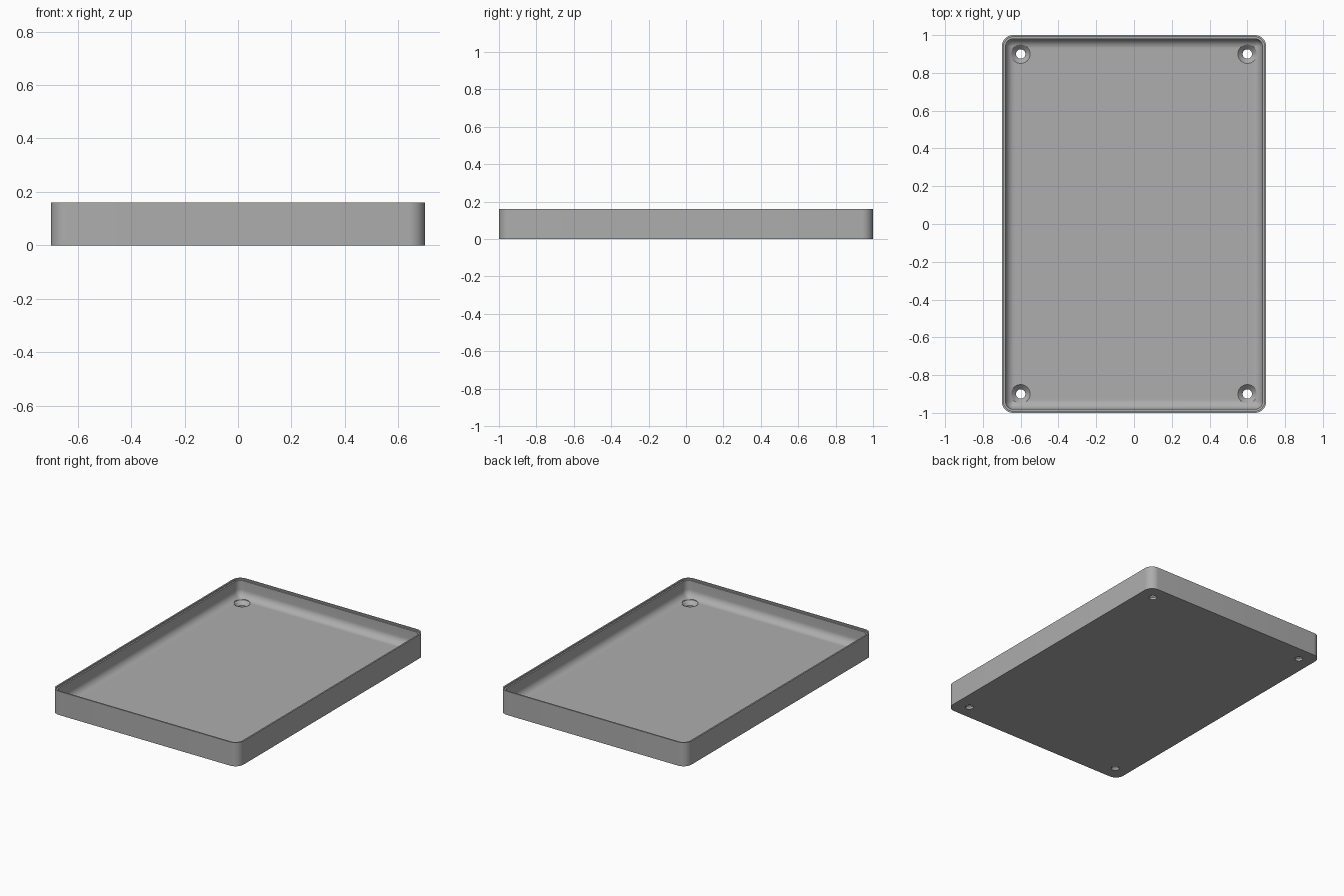
import bpy, bmesh, math
from mathutils import Matrix

if "Cube" in bpy.data.objects:
    bpy.data.objects.remove(bpy.data.objects["Cube"], do_unlink=True)

HALF_X, HALF_Y, HEIGHT = 0.7, 1.0, 0.16
CORNER, WALL, FLOOR, FILLET = 0.06, 0.02, 0.04, 0.05
HOLE_R, SINK_R = 0.025, 0.05

grey = bpy.data.materials.new("grey plastic")
grey.use_nodes = True
colour = (0.42, 0.42, 0.42, 1)
grey.diffuse_color = colour
grey.node_tree.nodes["Principled BSDF"].inputs["Base Color"].default_value = colour


def outline(inset, steps=10):
    """Rounded rectangle, moved inward by inset."""
    radius = max(CORNER - inset, 0.004)
    cx, cy = HALF_X - inset - radius, HALF_Y - inset - radius
    points = []
    for quarter, (sx, sy) in enumerate([(1, 1), (-1, 1), (-1, -1), (1, -1)]):
        for i in range(steps + 1):
            a = (quarter + i / steps) * math.pi / 2
            points.append((sx * cx + radius * math.cos(a), sy * cy + radius * math.sin(a)))
    return points


def finish(bm, name):
    bmesh.ops.recalc_face_normals(bm, faces=bm.faces)
    mesh = bpy.data.meshes.new(name)
    bm.to_mesh(mesh)
    bm.free()
    mesh.materials.append(grey)
    obj = bpy.data.objects.new(name, mesh)
    bpy.context.collection.objects.link(obj)
    return obj


# Tray section: outer wall, stepped rim, inner wall and floor fillet
section = [(0, 0), (0, HEIGHT), (WALL / 2, HEIGHT), (WALL / 2, HEIGHT - 0.01), (WALL, HEIGHT - 0.01)]
for i in range(11):
    a = i / 10 * math.pi / 2
    section.append((WALL + FILLET * (1 - math.cos(a)), FLOOR + FILLET * (1 - math.sin(a))))

bm = bmesh.new()
rings = [[bm.verts.new((x, y, z)) for x, y in outline(inset)] for inset, z in section]
for low, high in zip(rings, rings[1:]):
    for i in range(len(low)):
        j = (i + 1) % len(low)
        bm.faces.new((low[i], low[j], high[j], high[i]))
bm.faces.new(rings[0])
bm.faces.new(rings[-1])
tray = finish(bm, "tray")

# Countersunk screw hole cutters, one per corner
bm = bmesh.new()
profile = [(HOLE_R, -0.02), (HOLE_R, FLOOR - 0.025), (SINK_R, FLOOR), (SINK_R, HEIGHT / 2)]
for sx in (-1, 1):
    for sy in (-1, 1):
        place = Matrix.Translation((sx * 0.6, sy * 0.9, 0))
        circles = []
        for r, z in profile:
            ring = bmesh.ops.create_circle(bm, segments=40, radius=r, matrix=place @ Matrix.Translation((0, 0, z)))
            circles.append(ring["verts"])
        for low, high in zip(circles, circles[1:]):
            for i in range(40):
                j = (i + 1) % 40
                bm.faces.new((low[i], low[j], high[j], high[i]))
        bm.faces.new(circles[0])
        bm.faces.new(circles[-1])
cutter = finish(bm, "screw_hole_cutter")

cut = tray.modifiers.new("screw holes", "BOOLEAN")
cut.operation = "DIFFERENCE"
cut.solver = "EXACT"
cut.object = cutter
bpy.context.view_layer.objects.active = tray
tray.select_set(True)
bpy.ops.object.modifier_apply(modifier=cut.name)
bpy.data.objects.remove(cutter, do_unlink=True)
bpy.ops.object.shade_smooth_by_angle(angle=math.radians(30))
